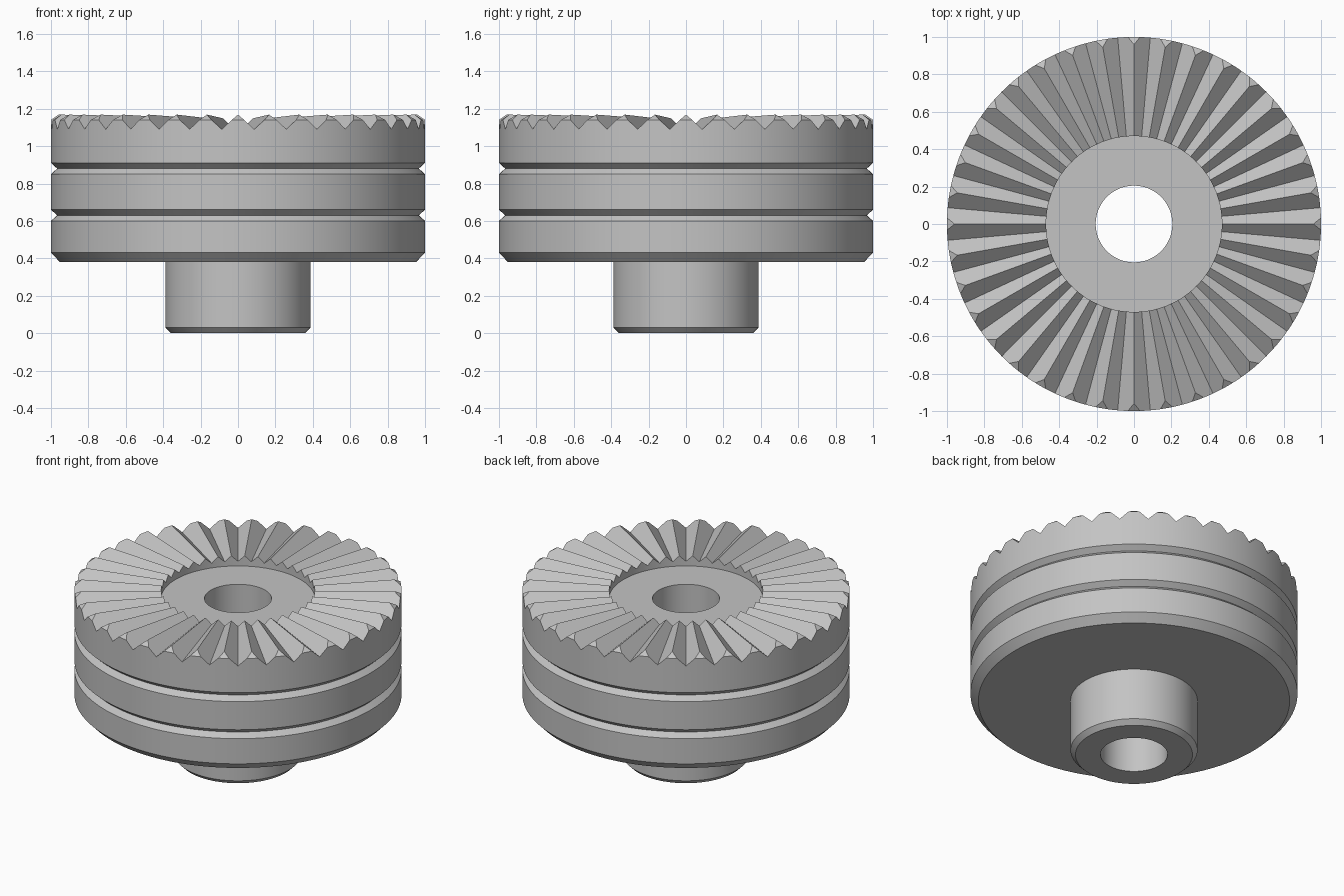
import bpy, bmesh
from math import sin, cos, pi, radians

cube = bpy.data.objects.get("Cube")
if cube:
    bpy.data.objects.remove(cube, do_unlink=True)

steel = bpy.data.materials.new("grey_steel")
steel.use_nodes = True
GREY = (0.55, 0.55, 0.55, 1)
steel.diffuse_color = GREY
steel.node_tree.nodes["Principled BSDF"].inputs["Base Color"].default_value = GREY

TEETH = 36
STEPS = 16                 # columns per tooth
COLUMNS = TEETH * STEPS
FLOOR, BORE, STEM, RECESS = 1.08, 0.205, 0.388, 0.47
MID, SWING = 1.13, 0.04    # tooth mid height, half depth at the rim
BEVEL_Z, BEVEL_SLOPE = 1.14, 0.7


def revolve(name, column):
    """Sweep a profile round z; column(i) gives its (radius, height) points."""
    bm = bmesh.new()
    rings = []
    for i in range(COLUMNS):
        a = 2 * pi * i / COLUMNS
        rings.append([bm.verts.new((r * cos(a), r * sin(a), z)) for r, z in column(i)])
    for i, ring in enumerate(rings):
        after = rings[(i + 1) % COLUMNS]
        for j in range(len(ring) - 1):
            bm.faces.new((ring[j], ring[j + 1], after[j + 1], after[j]))
    bmesh.ops.remove_doubles(bm, verts=bm.verts, dist=1e-5)
    bm.normal_update()
    mesh = bpy.data.meshes.new(name)
    bm.to_mesh(mesh)
    bm.free()
    mesh.materials.append(steel)
    obj = bpy.data.objects.new(name, mesh)
    bpy.context.collection.objects.link(obj)
    bpy.ops.object.select_all(action='DESELECT')
    obj.select_set(True)
    bpy.context.view_layer.objects.active = obj
    bpy.ops.object.shade_smooth_by_angle(angle=radians(20))
    return obj


def groove(z):
    """V groove in the outer wall, listed from top to bottom."""
    return [(1, z + 0.03), (0.967, z), (1, z - 0.03)]


# Disc wall, grooves, bottom bevel and underside
wall = groove(0.88) + groove(0.63) + [(1, 0.43), (0.952, 0.38), (STEM, 0.38)]


def disc_column(i):
    # Radial tooth: +1 on the ridge, -1 in the valley, depth growing outwards
    phase = (i % STEPS) / STEPS
    t = SWING * (abs(4 * phase - 2) - 1)
    # Ridge ends are cut by a conical bevel at the rim
    edge = min(1, (BEVEL_Z + BEVEL_SLOPE - MID) / (BEVEL_SLOPE + t))
    rim_z = min(BEVEL_Z, MID + t)
    top = [(BORE, FLOOR), (RECESS, FLOOR), (RECESS, MID + RECESS * t),
           (edge, MID + edge * t), (1, rim_z)]
    return [(r, z) for r, z in reversed(wall)] + top[::-1]


# Hollow stem with a bevelled foot; its bore runs up to the recess floor
stem = [(BORE, FLOOR), (BORE, 0), (0.358, 0), (STEM, 0.03), (STEM, 0.38)]

disc = revolve("toothed_disc", disc_column)
hub = revolve("hollow_stem", lambda i: stem)

# Make the faces of both open shells point out of the solid
for obj, outward in ((disc, 1), (hub, 1)):
    bm = bmesh.new()
    bm.from_mesh(obj.data)
    bm.normal_update()
    outer = max(bm.faces, key=lambda f: f.calc_center_median().xy.length)
    c = outer.calc_center_median()
    if outer.normal.x * c.x + outer.normal.y * c.y < 0:
        bmesh.ops.reverse_faces(bm, faces=bm.faces)
    bm.to_mesh(obj.data)
    bm.free()
